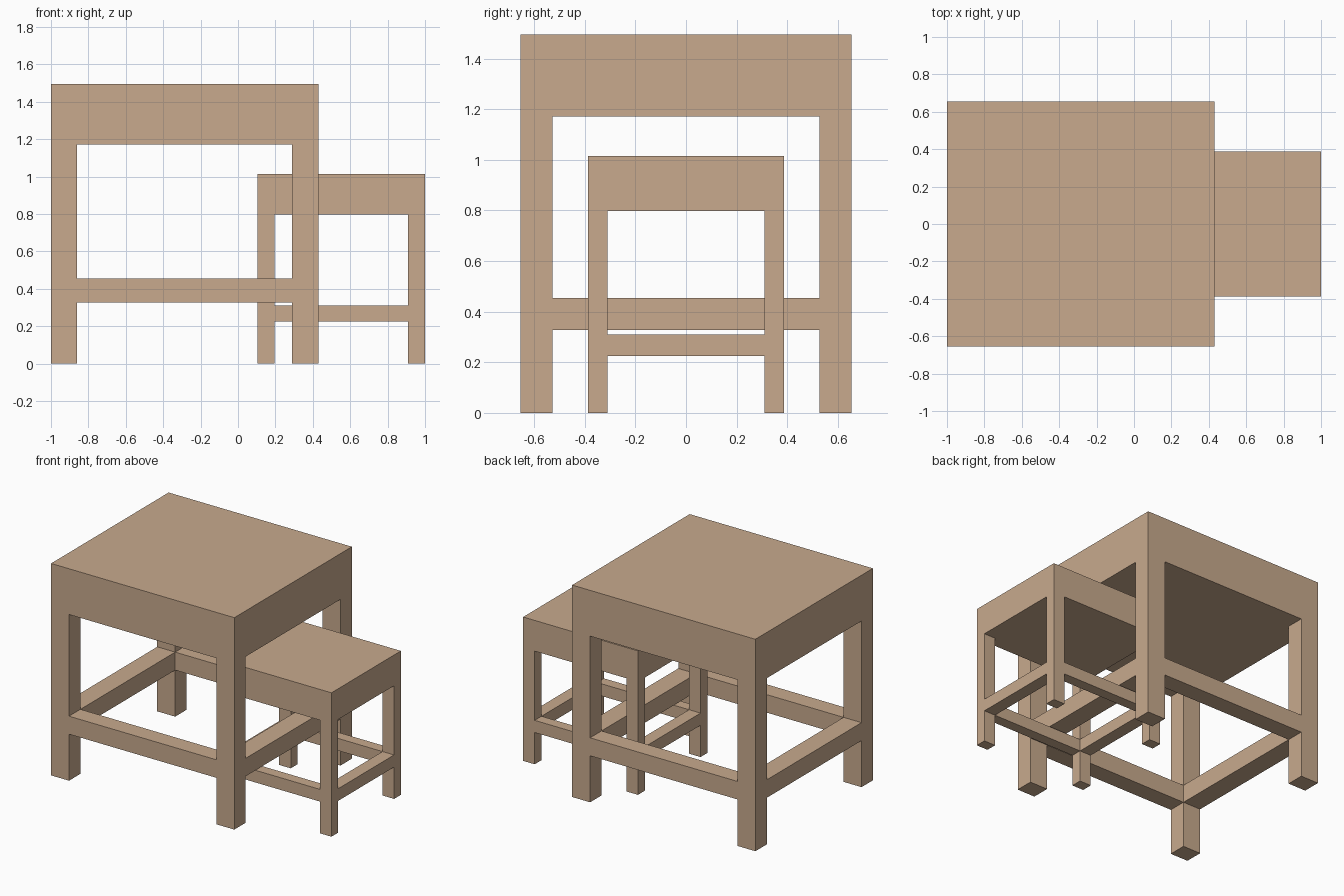
import bpy
import bmesh
from mathutils import Vector

cube = bpy.data.objects.get("Cube")
if cube:
    bpy.data.objects.remove(cube, do_unlink=True)

# Pale wood, shared by every part
wood = bpy.data.materials.new("pale_wood")
wood.use_nodes = True
colour = (0.578, 0.402, 0.27, 1)
wood.diffuse_color = colour
bsdf = next(n for n in wood.node_tree.nodes if n.type == "BSDF_PRINCIPLED")
bsdf.inputs["Base Color"].default_value = colour


def box(name, low, high):
    """Axis-aligned box between two corners."""
    low, high = Vector(low), Vector(high)
    bm = bmesh.new()
    bmesh.ops.create_cube(bm, size=1)
    bmesh.ops.scale(bm, vec=high - low, verts=bm.verts)
    mesh = bpy.data.meshes.new(name)
    bm.to_mesh(mesh)
    bm.free()
    mesh.materials.append(wood)
    obj = bpy.data.objects.new(name, mesh)
    obj.location = (low + high) / 2
    bpy.context.collection.objects.link(obj)


def table(name, x0, x1, half, top, under, leg_x, leg_y, rail_low, rail_high):
    """Thick top on four corner legs, tied by flush rails on all sides."""
    box(name + "_top", (x0, -half, under), (x1, half, top))

    xs = {"right": (x0, x0 + leg_x), "left": (x1 - leg_x, x1)}
    ys = {"front": (-half, leg_y - half), "back": (half - leg_y, half)}

    # Legs
    for side, (a, b) in xs.items():
        for end, (c, d) in ys.items():
            box(f"{name}_{end}_{side}_leg", (a, c, 0), (b, d, under))

    # Rails between the legs
    for end, (c, d) in ys.items():
        box(f"{name}_{end}_rail", (x0 + leg_x, c, rail_low), (x1 - leg_x, d, rail_high))
    for side, (a, b) in xs.items():
        box(f"{name}_{side}_rail", (a, leg_y - half, rail_low), (b, half - leg_y, rail_high))


table("large_table", -1, 0.43, 0.655, 1.495, 1.172, 0.14, 0.127, 0.328, 0.455)
table("small_table", 0.104, 1, 0.387, 1.015, 0.798, 0.09, 0.076, 0.224, 0.31)
